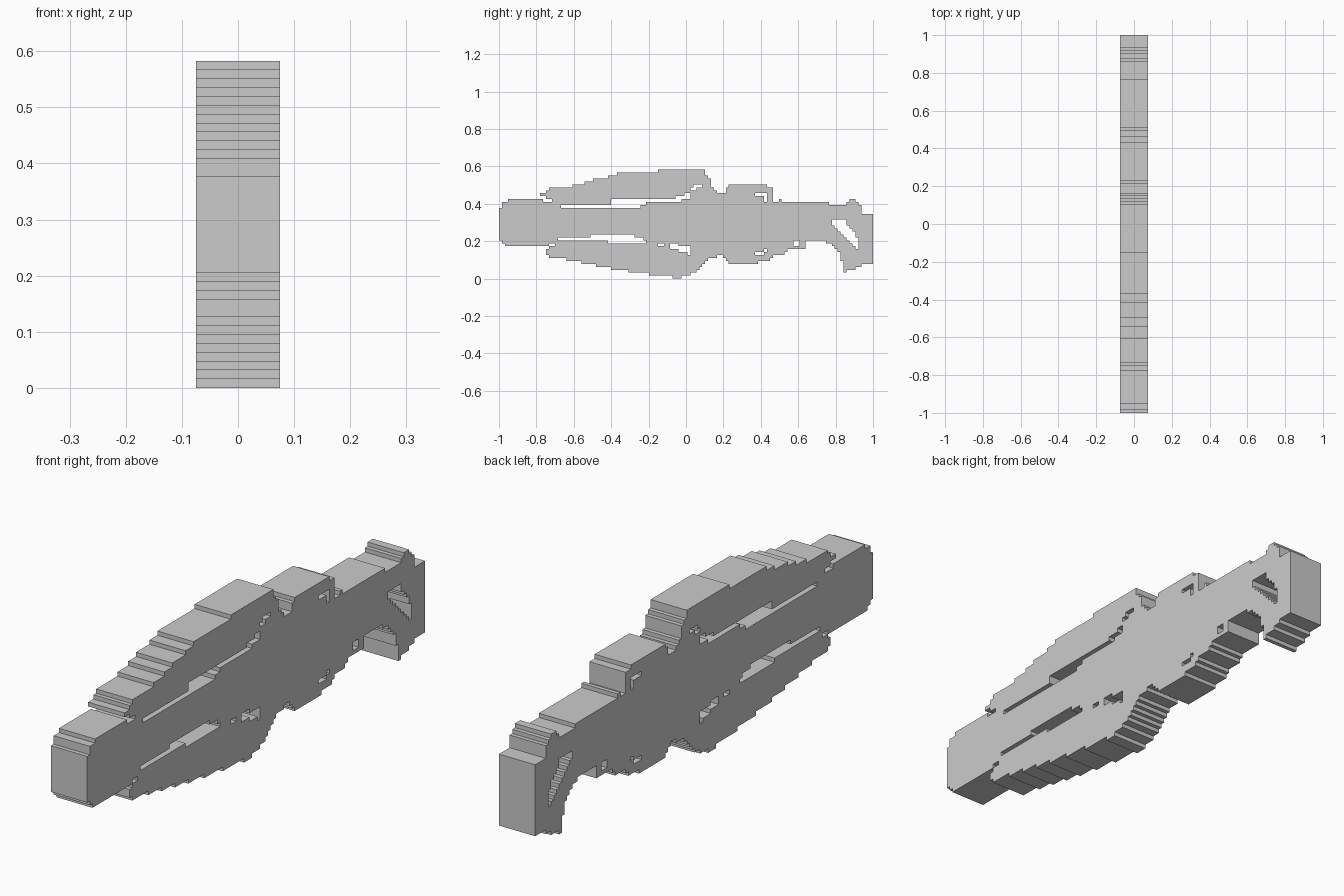
import bpy, bmesh

COLS = 127              # the model is a stepped silhouette on a regular grid
CELL = 2 / COLS
HALF_THICKNESS = 0.075


def row_at(steps, y):
    """Grid row of a stepped line, given as (start y, height) pairs, at y."""
    height = steps[0][1]
    for start, z in steps:
        if start <= y:
            height = z
    return round(height / CELL)


def cells(top, bottom, end):
    """Grid cells between an upper and a lower stepped line."""
    found = set()
    for col in range(COLS):
        y = -1 + (col + 0.5) * CELL
        if top[0][0] <= y < end:
            found |= {(col, row) for row in range(row_at(bottom, y), row_at(top, y))}
    return found


def box(y0, y1, z0, z1):
    return cells([(y0, z1)], [(y0, z0)], y1)


# Outer silhouette: tail, upper shell, middle hump, neck, grip
top = [(-1, .38), (-.98, .41), (-.95, .427), (-.78, .458), (-.755, .474),
       (-.74, .49), (-.61, .507), (-.55, .522), (-.49, .538), (-.42, .553),
       (-.375, .57), (-.155, .585), (.095, .57), (.11, .553), (.125, .537),
       (.14, .49), (.155, .474), (.17, .458), (.205, .474), (.22, .49),
       (.235, .507), (.44, .49), (.46, .474), (.47, .41), (.49, .427),
       (.505, .41), (.76, .395), (.86, .41), (.875, .427), (.905, .41),
       (.92, .395), (.935, .35)]
# Underside: tail, lower shell, hump, neck, grip hook
bottom = [(-1, .207), (-.98, .19), (-.965, .175), (-.75, .128), (-.73, .112),
          (-.63, .096), (-.56, .08), (-.48, .064), (-.40, .048), (-.31, .032),
          (-.195, .016), (-.065, 0), (-.02, .016), (.02, .032), (.05, .048),
          (.07, .064), (.085, .08), (.10, .096), (.115, .112), (.17, .128),
          (.19, .112), (.215, .096), (.235, .08), (.39, .096), (.45, .112),
          (.465, .128), (.52, .144), (.55, .16), (.63, .207), (.755, .19),
          (.785, .175), (.80, .16), (.81, .144), (.825, .096), (.84, .032),
          (.865, .048), (.9, .064), (.935, .08)]
solid = cells(top, bottom, 1.01)

# Grip opening
solid -= cells([(.775, .315), (.855, .285), (.87, .268), (.885, .252), (.9, .222)],
               [(.775, .285), (.79, .268), (.805, .252), (.82, .236), (.84, .222),
                (.855, .207), (.87, .19), (.885, .175), (.9, .16)], .915)
# Long slot under the upper shell
solid -= cells([(-.665, .395), (-.40, .427), (-.055, .443), (-.005, .458)],
               [(-.665, .374), (-.26, .38), (-.245, .395), (-.21, .41), (-.02, .427)], .025)
# Long slot above the lower shell
solid -= cells([(-.68, .222), (-.51, .238), (-.28, .222), (-.235, .207)],
               [(-.68, .207), (-.41, .19)], -.22)
# Open notches at the shell tips
solid -= cells([(-.78, .443), (-.755, .427)], [(-.78, .427), (-.765, .41)], -.71)
solid -= cells([(-.76, .175), (-.735, .19)], [(-.76, .16), (-.725, .175)], -.70)
# Small stepped vents
solid -= cells([(.03, .495), (.045, .507), (.062, .507)], [(.03, .474), (.062, .49)], .08)
solid -= cells([(-.085, .19), (-.035, .175)], [(-.085, .16), (-.035, .144), (.005, .128)], .03)
solid -= cells([(.365, .46)], [(.365, .443), (.41, .41)], .43)
solid -= cells([(.365, .144), (.41, .16)], [(.365, .128), (.41, .144)], .43)
solid -= box(-.145, -.115, .175, .19)
solid -= box(.57, .6, .175, .207)

# Build one side from the grid cells, then extrude it through the thickness
bm = bmesh.new()
verts = {}


def corner(col, row):
    if (col, row) not in verts:
        verts[col, row] = bm.verts.new((-HALF_THICKNESS, -1 + col * CELL, row * CELL))
    return verts[col, row]


for c, r in sorted(solid):
    bm.faces.new([corner(c, r), corner(c + 1, r), corner(c + 1, r + 1), corner(c, r + 1)])
sheet = bm.faces[:]
new = bmesh.ops.extrude_face_region(bm, geom=sheet, use_keep_orig=True)["geom"]
bmesh.ops.translate(bm, vec=(2 * HALF_THICKNESS, 0, 0),
                    verts=[g for g in new if isinstance(g, bmesh.types.BMVert)])
bmesh.ops.recalc_face_normals(bm, faces=bm.faces[:])

mesh = bpy.data.meshes.new("stepped_body")
bm.to_mesh(mesh)
bm.free()
body = bpy.data.objects.new("stepped_body", mesh)
bpy.context.collection.objects.link(body)
